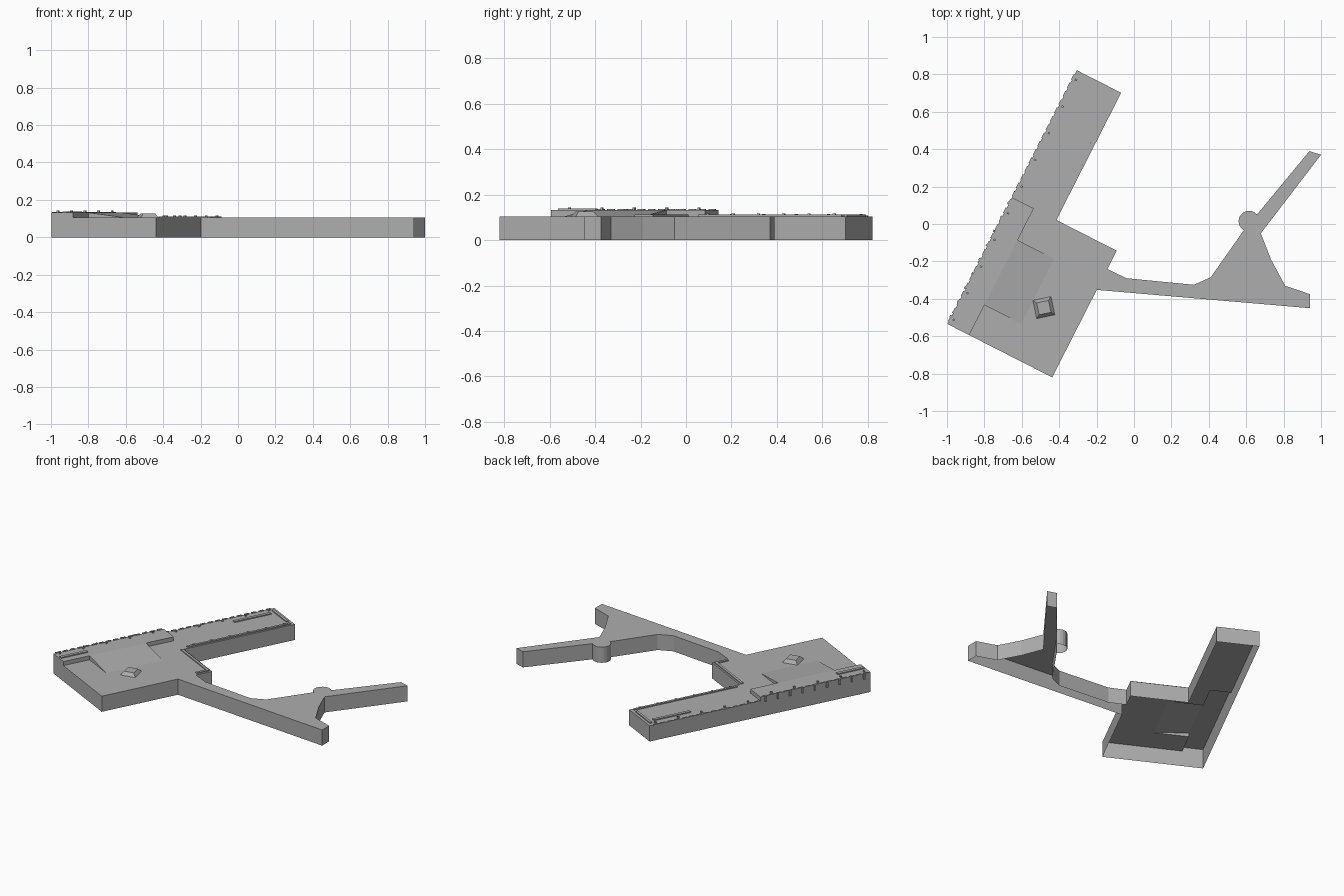
import bpy, bmesh, math

if "Cube" in bpy.data.objects:
    bpy.data.objects.remove(bpy.data.objects["Cube"])

# Local plan frame: s runs along the long west wall, t runs across it
ORIGIN = (-0.997, -0.535)
U = (0.454, 0.891)
V = (0.891, -0.454)
LOW, HIGH = 0.105, 0.132

# Dark grey finish
grey = bpy.data.materials.new("dark_grey")
grey.diffuse_color = (0.42, 0.42, 0.42, 1)
grey.use_nodes = True
grey.node_tree.nodes["Principled BSDF"].inputs["Base Color"].default_value = grey.diffuse_color


def P(s, t, z):
    return (ORIGIN[0] + s * U[0] + t * V[0], ORIGIN[1] + s * U[1] + t * V[1], z)


def make(name, polys):
    bm = bmesh.new()
    for poly in polys:
        bm.faces.new([bm.verts.new(p) for p in poly])
    bmesh.ops.remove_doubles(bm, verts=bm.verts, dist=0.0005)
    bmesh.ops.recalc_face_normals(bm, faces=bm.faces)
    me = bpy.data.meshes.new(name)
    bm.to_mesh(me)
    bm.free()
    me.materials.append(grey)
    ob = bpy.data.objects.new(name, me)
    bpy.context.collection.objects.link(ob)
    return ob


def wall(a, b, z0, z1):
    return [P(*a, z0), P(*b, z0), P(*b, z1), P(*a, z1)]


def deck(pts, z):
    return [P(s, t, z) for s, t in pts]


def box(s0, s1, t0, t1, z0, z1):
    c = [(s0, t0), (s0, t1), (s1, t1), (s1, t0)]
    sides = [wall(c[i], c[(i + 1) % 4], z0, z1) for i in range(4)]
    return sides + [deck(c, z0), deck(c, z1)]


# Building shell, open underneath, with a raised strip and a ramp
ST, T1, T2, END = 0.76, 0.13, 0.35, 1.523
R0, R1 = 0.18, 0.57
shell = [
    wall((0, 0), (0, T1), 0, HIGH),
    wall((0, T1), (0, 0.628), 0, LOW),
    wall((0, 0.628), (0.525, 0.628), 0, LOW),
    wall((0.65, 0.628), (ST, 0.628), 0, LOW),
    wall((ST, 0.628), (ST, 0.266), 0, LOW),
    wall((ST, 0.266), (END, 0.266), 0, LOW),
    wall((END, 0.266), (END, 0), 0, LOW),
    wall((END, 0), (ST, 0), 0, LOW),
    wall((ST, 0), (0, 0), 0, HIGH),
    # steps around the raised strip
    wall((ST, 0), (ST, T1), LOW, HIGH),
    wall((0, T1), (R0, T1), LOW, HIGH),
    wall((R1, T1), (ST, T1), LOW, HIGH),
    # roofs
    deck([(0, 0), (0, T1), (R0, T1), (R1, T1), (ST, T1), (ST, 0)], HIGH),
    deck([(ST, 0), (ST, T1), (ST, 0.266), (END, 0.266), (END, 0)], LOW),
    deck([(0, T1), (0, 0.628), (0.525, 0.628), (0.65, 0.628), (ST, 0.628),
          (ST, 0.266), (ST, T1), (R1, T1), (R1, T2), (R0, T2), (R0, T1)], LOW),
    # ramp and its sides
    [P(R0, T1, HIGH), P(R1, T1, HIGH), P(R1, T2, LOW), P(R0, T2, LOW)],
    [P(R0, T1, LOW), P(R0, T1, HIGH), P(R0, T2, LOW)],
    [P(R1, T1, LOW), P(R1, T1, HIGH), P(R1, T2, LOW)],
]
make("building_shell", shell)

# Walkway with forked end and round landing, open underneath
arc = [(0.615 + 0.056 * math.cos(math.radians(a)), 0.015 + 0.056 * math.sin(math.radians(a)))
       for a in range(40, 241, 20)]
j0, j1 = P(0.525, 0.628, 0)[:2], P(0.65, 0.628, 0)[:2]
outline = [j0, (0.94, -0.45), (0.94, -0.375), (0.808, -0.33), (0.733, -0.19), (0.678, -0.05),
           (1.0, 0.37), (0.938, 0.39)] + arc + [
           (0.41, -0.285), (0.32, -0.325), (-0.04, -0.29), j1]
walk = [[(x, y, LOW) for x, y in outline]]
for (ax, ay), (bx, by) in zip(outline, outline[1:]):
    walk.append([(ax, ay, 0), (bx, by, 0), (bx, by, LOW), (ax, ay, LOW)])
make("walkway", walk)

# Roof rails
rails = [
    ("east_rail", 0.79, 1.50, 0.24, 0.256, LOW),
    ("north_rail", 1.49, 1.506, 0.03, 0.215, LOW),
    ("inner_wing_rail", 1.21, 1.465, 0.052, 0.072, LOW),
    ("notch_rail", 0.734, 0.75, 0.27, 0.615, LOW),
    ("entry_rail", 0.66, 0.734, 0.599, 0.615, LOW),
    ("south_rail", 0.01, 0.195, 0.062, 0.084, HIGH),
]
for name, s0, s1, t0, t1, z in rails:
    make(name, box(s0, s1, t0, t1, z, z + 0.007))

# Broken kerb along the west edge
for i in range(30):
    s = 0.015 + i * 0.05
    z = HIGH if s < ST - 0.03 else LOW
    make("kerb_block", box(s, s + 0.032, -0.005, 0.006, z, z + 0.004))

# Posts hanging down the raised wall, and studs on the roof edges
for i in range(9):
    s = 0.04 + i * 0.085
    make("wall_post", box(s, s + 0.012, -0.009, -0.001, HIGH - 0.035, HIGH + 0.004))
for i in range(10):
    s = 0.03 + i * 0.16
    z = HIGH if s < ST - 0.02 else LOW
    make("edge_stud", box(s, s + 0.01, 0.014, 0.026, z, z + 0.011))
for i in range(6):
    s = 0.83 + i * 0.125
    make("rail_stud", box(s, s + 0.01, 0.242, 0.254, LOW, LOW + 0.012))

# Tapered skylight
bpy.ops.mesh.primitive_cone_add(vertices=4, radius1=0.07, radius2=0.046, depth=0.022,
                                location=(-0.482, -0.447, LOW + 0.011),
                                rotation=(0, 0, math.radians(57)))
bpy.context.object.name = "skylight"
bpy.context.object.data.materials.append(grey)
